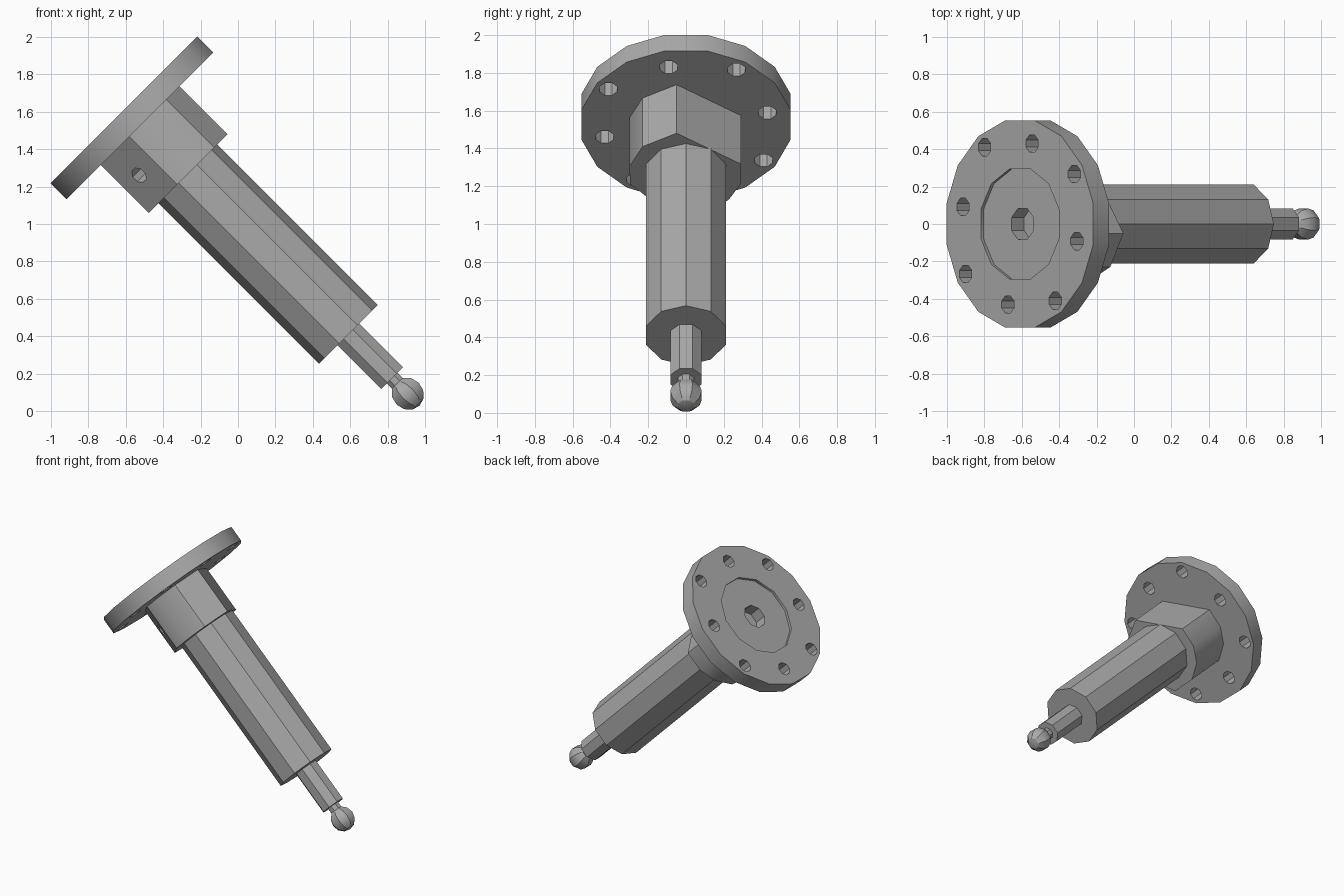
import bpy, bmesh
from math import radians, cos, sin, pi
from mathutils import Matrix, Vector

cube = bpy.data.objects.get("Cube")
if cube:
    bpy.data.objects.remove(cube)

steel = bpy.data.materials.new("grey steel")
steel.use_nodes = True
GREY = (0.4, 0.4, 0.4, 1)
steel.diffuse_color = GREY
steel.node_tree.nodes["Principled BSDF"].inputs["Base Color"].default_value = GREY

# Parts are modelled along a local z axis, running down from the flange face
TILT = Matrix.Translation((-0.61, 0, 1.61)) @ Matrix.Rotation(radians(-45), 4, 'Y')


def finish(name, bm):
    bmesh.ops.recalc_face_normals(bm, faces=bm.faces)
    bm.transform(TILT)
    mesh = bpy.data.meshes.new(name)
    bm.to_mesh(mesh)
    bm.free()
    mesh.materials.append(steel)
    obj = bpy.data.objects.new(name, mesh)
    bpy.context.collection.objects.link(obj)
    return obj


def prism(name, outline, top, bottom, place=Matrix()):
    """Extrude a closed outline between two depths below the flange face."""
    bm = bmesh.new()
    face = bm.faces.new([bm.verts.new((x, y, -top)) for x, y in outline])
    ext = bmesh.ops.extrude_face_region(bm, geom=[face])
    moved = [v for v in ext["geom"] if isinstance(v, bmesh.types.BMVert)]
    bmesh.ops.translate(bm, verts=moved, vec=(0, 0, top - bottom))
    bm.transform(place)
    return finish(name, bm)


def ngon(sides, radius, turn=0.0, cx=0.0, cy=0.0):
    """Regular outline; turn is measured in whole sides."""
    angles = [2 * pi * (i + turn) / sides for i in range(sides)]
    return [(cx + radius * cos(a), cy + radius * sin(a)) for a in angles]


def cut(obj, cutter):
    mod = obj.modifiers.new("cut", 'BOOLEAN')
    mod.operation = 'DIFFERENCE'
    mod.solver = 'EXACT'
    mod.object = cutter
    bpy.context.view_layer.objects.active = obj
    bpy.ops.object.modifier_apply(modifier=mod.name)
    bpy.data.objects.remove(cutter)


# Flange with shallow recess, drive socket and a ring of bolt holes
flange = prism("flange", ngon(16, 0.565, 0.5), 0, 0.12)
cut(flange, prism("recess_cutter", ngon(12, 0.305, 0.5), -0.1, 0.02))
cut(flange, prism("socket_cutter", ngon(8, 0.09, 0.5), -0.1, 0.115))
for i in range(8):
    a = radians(33 + 45 * i)
    r = 0.44 if i % 2 else 0.49
    cut(flange, prism("bolt_cutter", ngon(8, 0.05, 0.5, r * cos(a), r * sin(a)), -0.1, 0.3))

# Uneven faceted hub with a set screw hole on its lower front facet
hub_outline = [(0.3, -0.05), (0.2, -0.23), (0.05, -0.3), (-0.08, -0.295), (-0.295, -0.1),
               (-0.285, 0.1), (-0.2, 0.225), (-0.08, 0.29), (0.07, 0.29)]
hub = prism("hub", hub_outline, 0.119, 0.483)
sideways = Vector((-0.68, -0.73, 0)).to_track_quat('Z', 'Y').to_matrix().to_4x4()
screw_spot = Matrix.Translation((-0.19, -0.195, -0.304)) @ sideways
cut(hub, prism("screw_cutter", ngon(8, 0.045, 0.5), -0.1, 0.12, screw_spot))

# Barrel, shaft and neck
barrel = prism("barrel", ngon(10, 0.223), 0.47, 1.697)
shaft = prism("shaft", ngon(8, 0.09, 0.5), 1.69, 2.028)
neck = prism("neck", ngon(8, 0.045, 0.5), 2.02, 2.1)

# Ball tip
bm = bmesh.new()
bmesh.ops.create_uvsphere(bm, u_segments=8, v_segments=6, radius=0.09,
                          matrix=Matrix.Translation((0, 0, -2.146)) @ Matrix.Rotation(pi / 8, 4, 'Z'))
ball = finish("ball_tip", bm)

bpy.ops.object.select_all(action='DESELECT')
for obj in (flange, hub, barrel, shaft, neck, ball):
    obj.select_set(True)
bpy.context.view_layer.objects.active = flange
bpy.ops.object.shade_smooth_by_angle(angle=radians(30))
